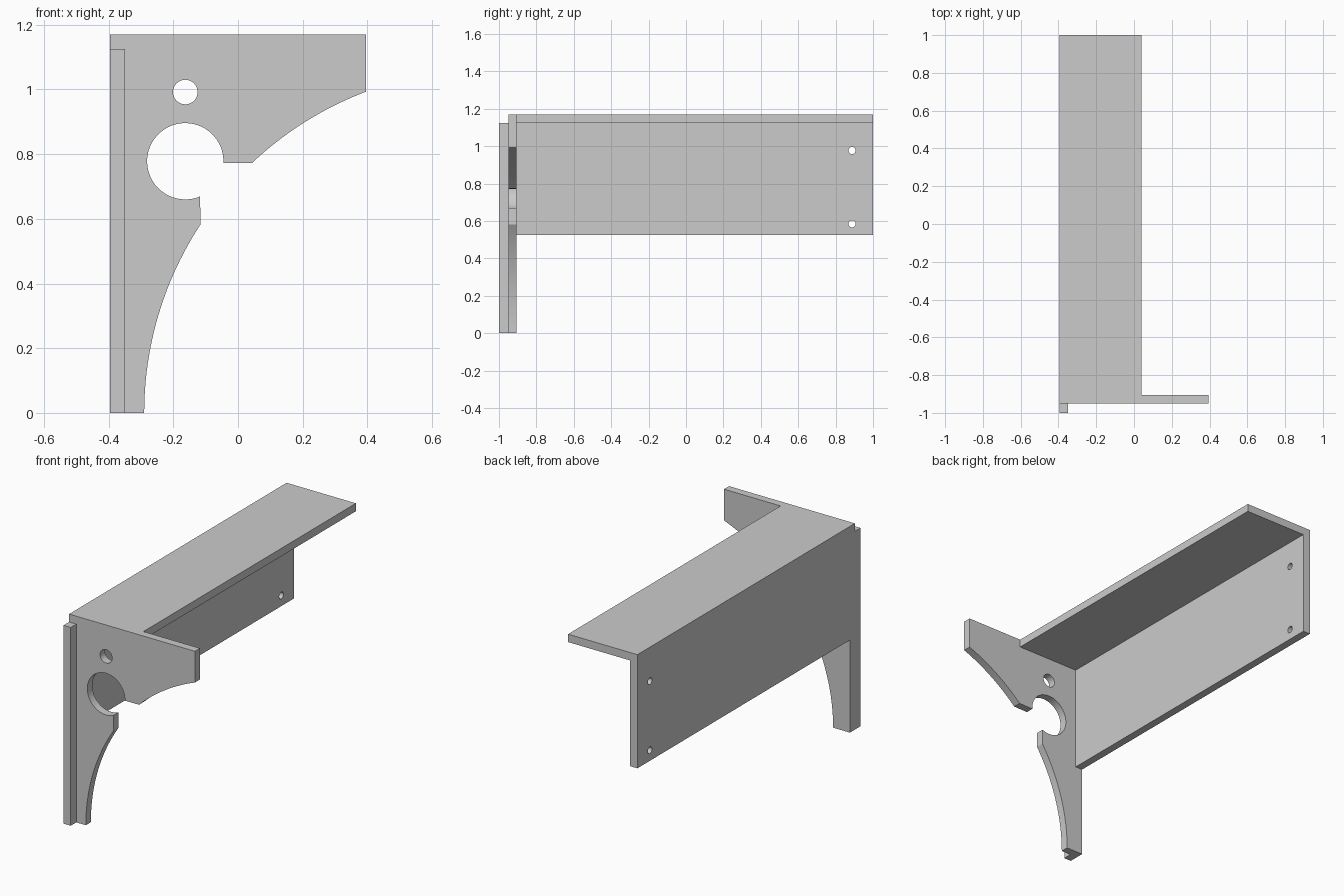
import bpy, bmesh
from math import cos, sin, atan2, pi, radians
from mathutils import Matrix

cube = bpy.data.objects.get("Cube")
if cube:
    bpy.data.objects.remove(cube, do_unlink=True)

# Single grey material
grey = bpy.data.materials.new("plain grey")
grey.use_nodes = True
colour = (0.6, 0.6, 0.6, 1)
grey.diffuse_color = colour
grey.node_tree.nodes["Principled BSDF"].inputs["Base Color"].default_value = colour

T = 0.045                      # board thickness
LEFT, RIGHT = -0.395, 0.395
TOP = 1.17
FRONT, BACK = -0.95, 1.0       # front board face and far end
UNDER = TOP - T
INNER = FRONT + T


def arc(cx, cy, r, a0, a1, n):
    return [(cx + r * cos(a0 + (a1 - a0) * i / n),
             cy + r * sin(a0 + (a1 - a0) * i / n)) for i in range(n + 1)]


def circle(cx, cy, r, n=40):
    return arc(cx, cy, r, 0, 2 * pi, n)[:-1]


def board(name, loops, matrix):
    """Extrude a flat outline (first loop) with holes (other loops)."""
    curve = bpy.data.curves.new(name, 'CURVE')
    curve.dimensions = '2D'
    curve.fill_mode = 'BOTH'
    curve.extrude = T / 2
    for loop in loops:
        spline = curve.splines.new('POLY')
        spline.points.add(len(loop) - 1)
        for point, (x, y) in zip(spline.points, loop):
            point.co = (x, y, 0, 1)
        spline.use_cyclic_u = True
    temp = bpy.data.objects.new(name + " outline", curve)
    bpy.context.scene.collection.objects.link(temp)
    bpy.context.view_layer.update()
    graph = bpy.context.evaluated_depsgraph_get()
    mesh = bpy.data.meshes.new_from_object(temp.evaluated_get(graph))
    bpy.data.objects.remove(temp, do_unlink=True)

    bm = bmesh.new()
    bm.from_mesh(mesh)
    bm.transform(matrix)
    bmesh.ops.remove_doubles(bm, verts=bm.verts, dist=1e-5)
    bmesh.ops.recalc_face_normals(bm, faces=bm.faces)
    bm.to_mesh(mesh)
    bm.free()
    mesh.name = name
    finish(name, mesh)


def box(name, x0, x1, y0, y1, z0, z1):
    bm = bmesh.new()
    bmesh.ops.create_cube(bm, size=1)
    bm.transform(Matrix.Translation(((x0 + x1) / 2, (y0 + y1) / 2, (z0 + z1) / 2))
                 @ Matrix.Diagonal((x1 - x0, y1 - y0, z1 - z0, 1)))
    mesh = bpy.data.meshes.new(name)
    bm.to_mesh(mesh)
    bm.free()
    finish(name, mesh)


def finish(name, mesh):
    mesh.materials.clear()
    mesh.materials.append(grey)
    obj = bpy.data.objects.new(name, mesh)
    bpy.context.scene.collection.objects.link(obj)
    bpy.ops.object.select_all(action='DESELECT')
    obj.select_set(True)
    bpy.context.view_layer.objects.active = obj
    bpy.ops.object.shade_smooth_by_angle(angle=radians(30))


# Front bracket: two sweeps of one large arc, broken by an open round notch
SX, SR = 0.772, 1.062          # sweep centre (on the ground) and radius
HX, HZ, HR = -0.163, 0.778, 0.118
notch_x, notch_z = -0.117, 0.772


def sweep(x0, z0, x1, z1):
    return arc(SX, 0, SR, atan2(z0, x0 - SX), atan2(z1, x1 - SX), 24)


notch = arc(HX, HZ, HR, atan2(notch_z - HZ, HR),
            2 * pi + atan2(-0.109, notch_x - HX), 48)
outline = ([(LEFT, 0), (LEFT, TOP), (RIGHT, TOP)]
           + sweep(RIGHT, 0.993, 0.045, notch_z)
           + notch
           + sweep(notch_x, 0.583, -0.29, 0))
board("front_bracket", [outline, circle(HX, 0.992, 0.038)],
      Matrix.Translation((0, FRONT + T / 2, 0)) @ Matrix.Rotation(pi / 2, 4, 'X'))

# Side wall with two screw holes near the far end
wall = [(INNER, 0.525), (BACK, 0.525), (BACK, UNDER), (INNER, UNDER)]
holes = [circle(0.888, z, 0.019, 24) for z in (0.585, 0.977)]
board("side_wall", [wall] + holes,
      Matrix.Translation((LEFT + T / 2, 0, 0))
      @ Matrix.Rotation(pi / 2, 4, 'Z') @ Matrix.Rotation(pi / 2, 4, 'X'))

# Top shelf and the narrow upright strip on the bracket's face
box("top_shelf", LEFT, 0.04, INNER, BACK, UNDER, TOP)
box("front_strip", LEFT, LEFT + T, -1.0, FRONT, 0, UNDER)
